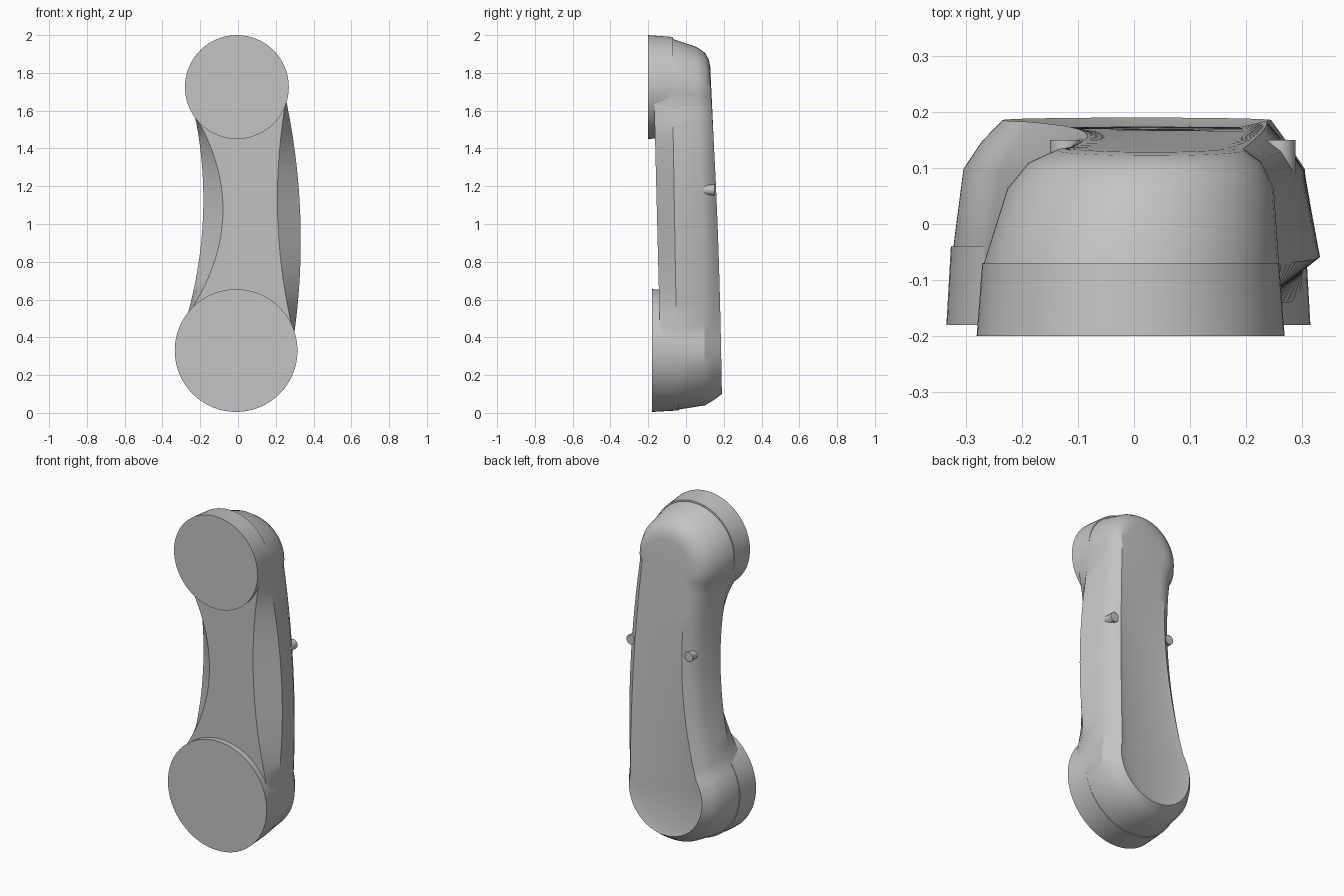
import bpy, bmesh
from math import cos, sin, pi, radians
from mathutils import Matrix, Vector

cube = bpy.data.objects.get("Cube")
if cube:
    bpy.data.objects.remove(cube)

grey = bpy.data.materials.new("light grey plastic")
grey.use_nodes = True
colour = (0.55, 0.55, 0.55, 1)
grey.diffuse_color = colour
grey.node_tree.nodes["Principled BSDF"].inputs["Base Color"].default_value = colour


def finish(bm, name, angle=30):
    bmesh.ops.recalc_face_normals(bm, faces=bm.faces)
    mesh = bpy.data.meshes.new(name)
    bm.to_mesh(mesh)
    bm.free()
    obj = bpy.data.objects.new(name, mesh)
    mesh.materials.append(grey)
    bpy.context.collection.objects.link(obj)
    bpy.ops.object.select_all(action="DESELECT")
    obj.select_set(True)
    bpy.context.view_layer.objects.active = obj
    bpy.ops.object.shade_smooth_by_angle(angle=radians(angle))
    return obj


def arc(circle, start, end, steps=32):
    cx, cz, r = circle
    angles = [radians(start + (end - start) * i / (steps - 1)) for i in range(steps)]
    return [(cx + r * cos(a), cz + r * sin(a)) for a in angles]


def side(a, b, mid_x, steps=24):
    # Curve between the two ends of the handset, passing mid_x half way
    ctrl = 2 * mid_x - (a[0] + b[0]) / 2
    pts = []
    for i in range(1, steps + 1):
        t = i / (steps + 1)
        x = (1 - t) ** 2 * a[0] + 2 * t * (1 - t) * ctrl + t * t * b[0]
        pts.append((x, a[1] + (b[1] - a[1]) * t))
    return pts


def outline(top, bottom, left_x, right_x):
    upper = arc(top, -12, 212)
    lower = arc(bottom, 146, 375)
    loop = upper + side(upper[-1], lower[0], left_x) + lower + side(lower[-1], upper[0], right_x)
    half = len(upper) // 2
    return loop[half:] + loop[:half]


# Handset body: outlines stacked from front to back
# (depth at top, depth at bottom, bow, top circle, bottom circle, left, right)
layers = [
    (-0.175, -0.13, 0, (-0.005, 1.725, 0.268), (-0.01, 0.33, 0.317), -0.08, 0.21),
    (-0.075, -0.045, 0, (-0.005, 1.718, 0.264), (-0.008, 0.333, 0.316), -0.185, 0.33),
    (0.055, 0.10, 0.01, (0.012, 1.70, 0.238), (0, 0.345, 0.305), -0.165, 0.30),
    (0.10, 0.148, 0.012, (0.02, 1.70, 0.208), (0, 0.342, 0.273), -0.13, 0.27),
    (0.12, 0.19, 0.012, (0.03, 1.70, 0.168), (0.005, 0.34, 0.24), -0.09, 0.23),
    (0.125, 0.175, 0.012, (0.03, 1.70, 0.13), (0.01, 0.34, 0.185), -0.055, 0.195),
]
bm = bmesh.new()
rings = []
for y_top, y_bottom, bow, *shape in layers:
    ring = []
    for x, z in outline(*shape):
        t = (z - 0.1) / 1.8
        y = y_bottom + (y_top - y_bottom) * t + bow * sin(pi * min(max(t, 0), 1))
        ring.append(bm.verts.new((x, y, z)))
    rings.append(ring)
count = len(rings[0])
for a, b in zip(rings, rings[1:]):
    for i in range(count):
        j = (i + 1) % count
        bm.faces.new((a[i], a[j], b[j], b[i]))
# Close front and back with strips running across the handset
for ring in (rings[0], rings[-1]):
    for i in range(count // 2 - 1):
        bm.faces.new((ring[i], ring[i + 1], ring[-i - 2], ring[-i - 1]))
finish(bm, "handset_body")


def round_part(name, centre, front_r, back_r, front_y, back_y, segments=64):
    bm = bmesh.new()
    mid = Vector((centre[0], (front_y + back_y) / 2, centre[1]))
    bmesh.ops.create_cone(
        bm, cap_ends=True, segments=segments, radius1=front_r, radius2=back_r,
        depth=back_y - front_y,
        matrix=Matrix.Translation(mid) @ Matrix.Rotation(-pi / 2, 4, "X"))
    finish(bm, name)


# Earpiece and mouthpiece discs on the front
round_part("earpiece", (-0.006, 1.725), 0.275, 0.265, -0.20, -0.07)
round_part("mouthpiece", (-0.01, 0.33), 0.325, 0.317, -0.18, -0.04)

# Small pegs on both shoulders of the back
for name, x in (("right_peg", -0.122), ("left_peg", 0.26)):
    round_part(name, (x, 1.18), 0.028, 0.028, 0.05, 0.15, 24)
